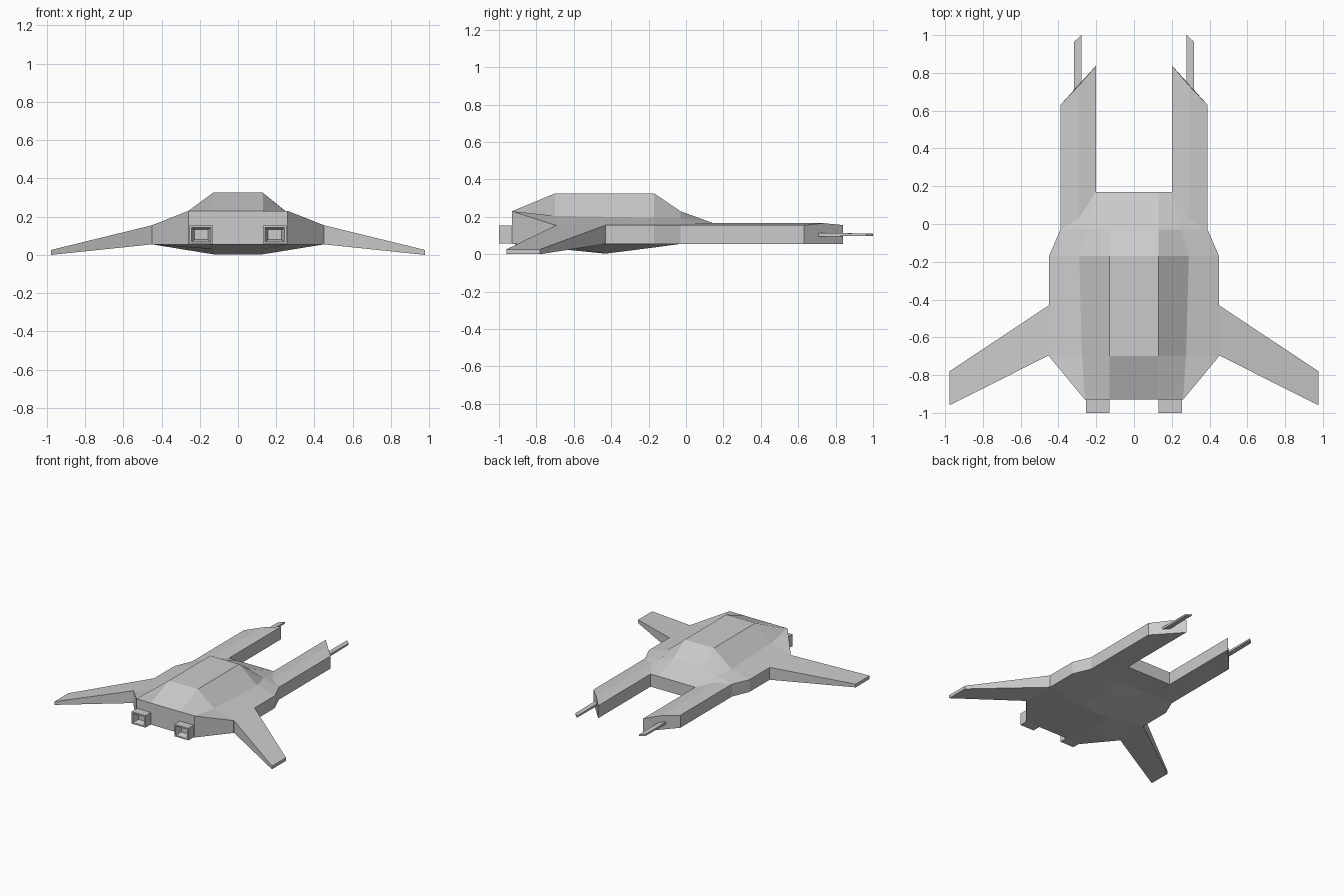
import bpy, bmesh

if "Cube" in bpy.data.objects:
    bpy.data.objects.remove(bpy.data.objects["Cube"])


def loft(name, rings, mirror=True, edit=None):
    """Skin a list of equal-length rings of 3D points and cap both ends."""
    bm = bmesh.new()
    vs = [[bm.verts.new(p) for p in r] for r in rings]
    n = len(rings[0])
    for a, b in zip(vs, vs[1:]):
        for i in range(n):
            j = (i + 1) % n
            bm.faces.new((a[i], a[j], b[j], b[i]))
    first = bm.faces.new(vs[0])
    bm.faces.new(vs[-1])
    bmesh.ops.recalc_face_normals(bm, faces=bm.faces)
    if edit:
        edit(bm, first)
    bmesh.ops.remove_doubles(bm, verts=bm.verts, dist=0.0001)
    me = bpy.data.meshes.new(name)
    bm.to_mesh(me)
    bm.free()
    ob = bpy.data.objects.new(name, me)
    bpy.context.collection.objects.link(ob)
    if mirror:
        m = ob.modifiers.new("mirror", 'MIRROR')
        m.use_mirror_merge = False
    return ob


# Hull: half sections (roof, shoulder, side top, side bottom, belly) along y
sections = [
    (-0.93, (.13, .23), (.26, .23), (.26, .155), (.26, .055), (.13, .055)),
    (-0.70, (.13, .325), (.275, .205), (.45, .155), (.45, .055), (.13, .03)),
    (-0.43, (.13, .325), (.283, .2), (.45, .155), (.45, .055), (.13, .003)),
    (-0.17, (.13, .325), (.29, .195), (.45, .155), (.45, .055), (.13, .036)),
    (-0.03, (.13, .23), (.25, .19), (.39, .155), (.39, .055), (.13, .055)),
    (0.17, (.13, .157), (.2, .157), (.2, .155), (.2, .055), (.13, .055)),
]
rings = []
for y, *half in sections:
    right = [(x, y, z) for x, z in half]
    rings.append(right + [(-x, y, z) for x, y, z in reversed(right)])


def crease_corners(bm, first):
    # Fold the rear shoulder panels from the hull corner to the wing root
    bm.verts.ensure_lookup_table()
    n = len(rings[0])
    for a, b in ((1, n + 2), (n - 2, 2 * n - 3)):
        bmesh.ops.connect_verts(bm, verts=[bm.verts[a], bm.verts[b]])


loft("hull", rings, mirror=False, edit=crease_corners)

# Forked arms with a shallow ridge and an oblique tip
arm = [(.2, .156, .84), (.29, .166, .735), (.39, .155, .63), (.39, .054, .63), (.2, .054, .84)]
loft("fork_arm", [[(x, -0.03, z) for x, z, _ in arm], [(x, y, z) for x, z, y in arm]])

# Swept, drooping wings
loft("wing", [
    [(.45, -.695, .055), (.45, -.43, .055), (.45, -.43, .155), (.45, -.695, .155)],
    [(.977, -.96, 0), (.977, -.78, 0), (.977, -.78, .026), (.977, -.96, .026)],
])

# Gun barrels with a slanted muzzle
loft("gun_barrel", [
    [(.279, .68, .094), (.317, .68, .094), (.317, .68, .114), (.279, .68, .114)],
    [(.279, 1.0, .098), (.317, .965, .098), (.317, .965, .111), (.279, 1.0, .111)],
])


# Hollow square engine nozzles
def hollow(bm, face):
    bmesh.ops.inset_region(bm, faces=[face], thickness=0.016)
    core = bmesh.ops.extrude_discrete_faces(bm, faces=[face])["faces"][0]
    c = core.calc_center_median()
    for v in core.verts:
        v.co = c + (v.co - c) * 0.7
        v.co.y += 0.05


loft("engine_nozzle", [
    [(.13, y, .057), (.255, y, .057), (.255, y, .154), (.13, y, .154)] for y in (-1.0, -.9)
], edit=hollow)
